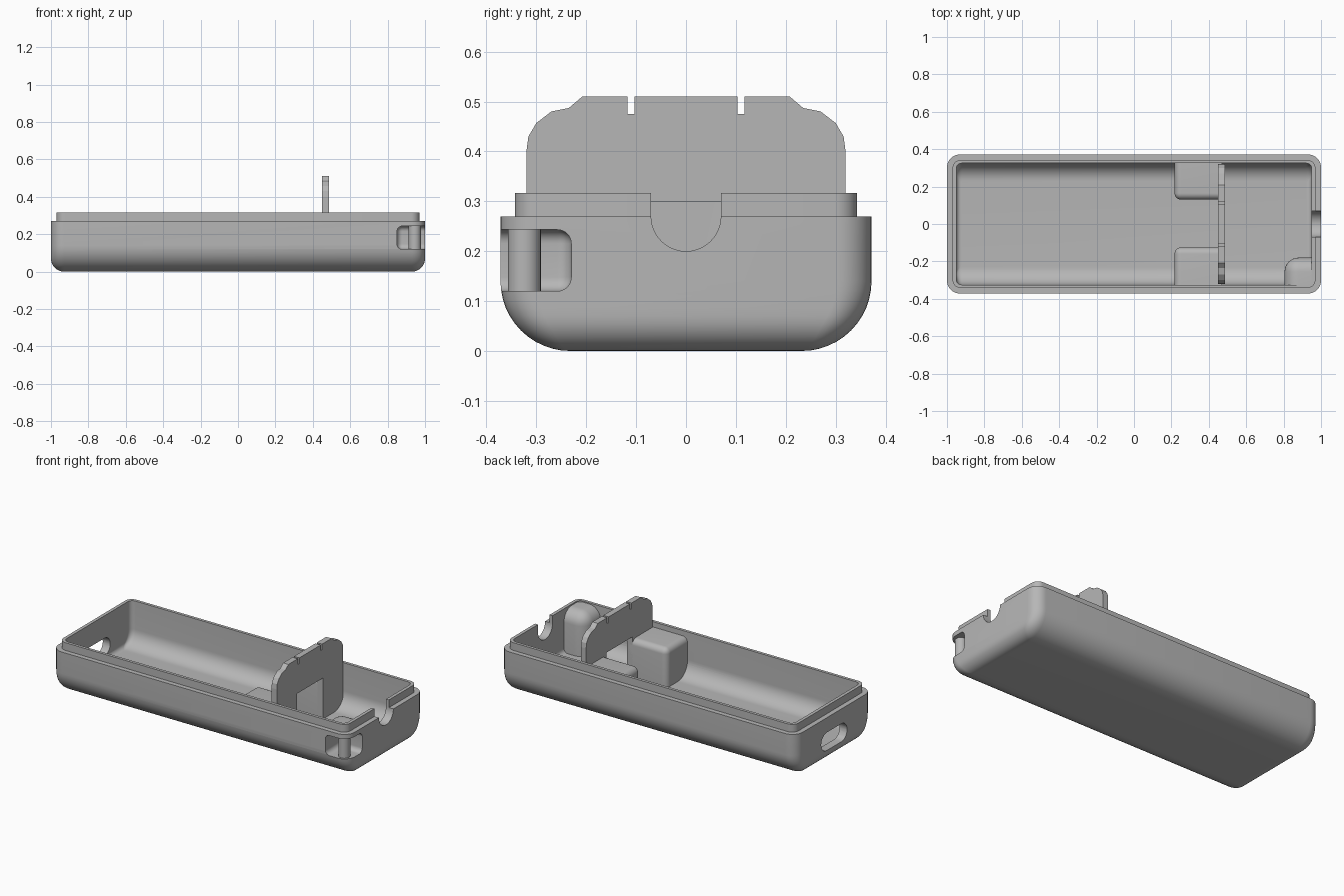
import bpy, bmesh, math
from mathutils import Vector

if "Cube" in bpy.data.objects:
    bpy.data.objects.remove(bpy.data.objects["Cube"])

GREY = (0.47, 0.47, 0.47, 1)
plastic = bpy.data.materials.new("grey plastic")
plastic.use_nodes = True
plastic.diffuse_color = GREY
plastic.node_tree.nodes["Principled BSDF"].inputs["Base Color"].default_value = GREY


def finish(name, bm):
    bmesh.ops.recalc_face_normals(bm, faces=bm.faces)
    mesh = bpy.data.meshes.new(name)
    bm.to_mesh(mesh)
    bm.free()
    obj = bpy.data.objects.new(name, mesh)
    bpy.context.collection.objects.link(obj)
    mesh.materials.append(plastic)
    return obj


def activate(obj):
    bpy.ops.object.select_all(action='DESELECT')
    obj.select_set(True)
    bpy.context.view_layer.objects.active = obj


def smooth(obj):
    activate(obj)
    bpy.ops.object.shade_smooth_by_angle(angle=math.radians(35))


def cut(obj, cutter):
    activate(obj)
    mod = obj.modifiers.new("cut", 'BOOLEAN')
    mod.operation, mod.solver, mod.object = 'DIFFERENCE', 'EXACT', cutter
    bpy.ops.object.modifier_apply(modifier=mod.name)


def arc(cx, cy, r, start, end, steps):
    angles = [math.radians(start + (end - start) * i / steps) for i in range(steps + 1)]
    return [(cx + r * math.cos(a), cy + r * math.sin(a)) for a in angles]


def prism(name, profile, x0, x1):
    """Extrude a (y, z) profile along x."""
    bm = bmesh.new()
    face = bm.faces.new([bm.verts.new((x0, y, z)) for y, z in profile])
    new = bmesh.ops.extrude_face_region(bm, geom=[face])["geom"]
    verts = [v for v in new if isinstance(v, bmesh.types.BMVert)]
    bmesh.ops.translate(bm, verts=verts, vec=(x1 - x0, 0, 0))
    return finish(name, bm)


def block(name, lo, hi, exposed, radius):
    """Box whose edges between two exposed sides are rounded."""
    bm = bmesh.new()
    bmesh.ops.create_cube(bm, size=1)
    for v in bm.verts:
        v.co = [(l + h) / 2 + c * (h - l) for l, h, c in zip(lo, hi, v.co)]
    bm.normal_update()
    sides = {f for f in bm.faces if any(f.normal.dot(Vector(n)) > 0.9 for n in exposed)}
    edges = [e for e in bm.edges if all(f in sides for f in e.link_faces)]
    bmesh.ops.bevel(bm, geom=edges, offset=radius, segments=8, profile=0.5, affect='EDGES')
    return finish(name, bm)


# Tray: rounded rectangles lofted up the outside, over the lip and down the inside
def ring(hx, hy, r, z):
    points = []
    for i, (sx, sy) in enumerate([(1, 1), (-1, 1), (-1, -1), (1, -1)]):
        points += arc(sx * (hx - r), sy * (hy - r), r, 90 * i, 90 * i + 90, 8)
    return [(x, y, z) for x, y in points]


def inset(r, height):
    d = max(0, r - height)
    return r - math.sqrt(r * r - d * d)


def basin(hx, hy, rx, ry, corner, floor):
    rings = []
    for i in range(13):
        h = ry * (1 - math.cos(math.pi / 2 * i / 12))
        dx = inset(rx, h)
        rings.append(ring(hx - dx, hy - inset(ry, h), max(corner - dx, 0.012), floor + h))
    return rings


rings = basin(1, 0.372, 0.07, 0.14, 0.07, 0)
rings += [ring(1, 0.372, 0.07, 0.27), ring(0.97, 0.343, 0.045, 0.27),
          ring(0.97, 0.343, 0.045, 0.317), ring(0.95, 0.325, 0.03, 0.317)]
rings += basin(0.95, 0.325, 0.025, 0.095, 0.03, 0.05)[::-1]
bm = bmesh.new()
loops = [[bm.verts.new(p) for p in r] for r in rings]
for a, b in zip(loops, loops[1:]):
    for i in range(len(a)):
        j = (i + 1) % len(a)
        bm.faces.new((a[i], a[j], b[j], b[i]))
bm.faces.new(loops[0])
bm.faces.new(loops[-1])
tray = finish("tray", bm)

# Domed housing inside the corner
W, E, S, N, D, U = (-1, 0, 0), (1, 0, 0), (0, -1, 0), (0, 1, 0), (0, 0, -1), (0, 0, 1)
housing = block("corner_housing", (0.805, -0.328, 0.045), (0.955, -0.18, 0.31), [W, N, U], 0.075)

# Openings: cable notch, end slot and strap pocket
notch = prism("notch_cutter", [(0.07, 0.4)] + arc(0, 0.27, 0.07, 0, -180, 20) + [(-0.07, 0.4)], 0.9, 1.1)
slot = prism("slot_cutter", arc(0.07, 0.125, 0.055, -90, 90, 12) + arc(-0.07, 0.125, 0.055, 90, 270, 12),
             -1.1, -0.9)
pocket = block("pocket_cutter", (0.85, -0.5, 0.12), (1.1, -0.23, 0.243), [W, N, D, U], 0.028)
for cutter in (notch, slot, pocket):
    cut(tray, cutter)
cut(housing, pocket)
for cutter in (notch, slot, pocket):
    bpy.data.objects.remove(cutter)

# Strap post standing in the pocket
bm = bmesh.new()
bmesh.ops.create_cone(bm, cap_ends=True, segments=24, radius1=0.033, radius2=0.033, depth=0.14)
bmesh.ops.translate(bm, verts=bm.verts, vec=(0.945, -0.324, 0.182))
post = finish("strap_post", bm)

# Upright divider with slots in the top and an open window below
half = [(0.125, 0.3), (0.125, 0.045), (0.32, 0.045), (0.32, 0.4), (0.316, 0.43), (0.3, 0.457),
        (0.27, 0.48), (0.235, 0.487), (0.208, 0.51), (0.117, 0.51), (0.117, 0.475),
        (0.103, 0.475), (0.103, 0.51)]
divider = prism("divider", half + [(-y, z) for y, z in reversed(half)], 0.45, 0.486)

# Support blocks against both long walls
left_block = block("back_support_block", (0.217, 0.13, 0.045), (0.47, 0.328, 0.285), [W, S, U], 0.035)
right_block = block("front_support_block", (0.217, -0.328, 0.045), (0.47, -0.125, 0.285), [W, N, U], 0.035)

for part in (tray, housing, post, left_block, right_block):
    smooth(part)
